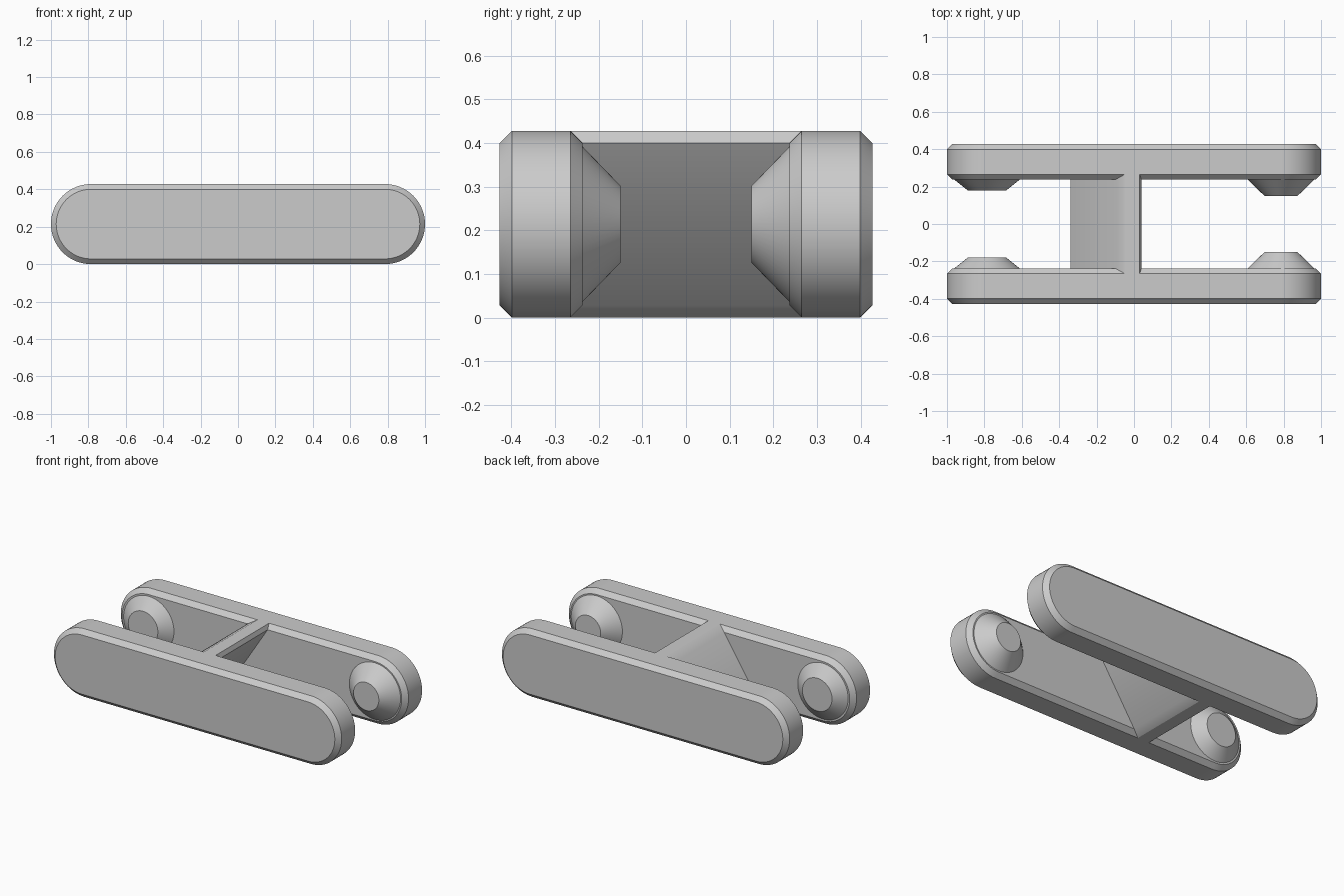
import bpy, bmesh, math
from math import radians, pi, cos, sin

cube = bpy.data.objects.get("Cube")
if cube:
    bpy.data.objects.remove(cube)

R = 0.214            # end radius of each side plate
CX = 1 - R           # x of the rounded end centres
Y_OUT, Y_IN = 0.427, 0.237
CHAMFER = 0.028
SEG = 32

grey = bpy.data.materials.new("plain grey")
grey.use_nodes = True
COLOUR = (0.6, 0.6, 0.6, 1)
grey.diffuse_color = COLOUR
grey.node_tree.nodes["Principled BSDF"].inputs["Base Color"].default_value = COLOUR


def loft(name, rings):
    """Skin a closed solid through rings of equal point count."""
    bm = bmesh.new()
    loops = [[bm.verts.new(p) for p in ring] for ring in rings]
    n = len(loops[0])
    for a, b in zip(loops, loops[1:]):
        for i in range(n):
            j = (i + 1) % n
            bm.faces.new((a[i], a[j], b[j], b[i]))
    bm.faces.new(loops[0])
    bm.faces.new(loops[-1])
    bmesh.ops.recalc_face_normals(bm, faces=bm.faces)
    mesh = bpy.data.meshes.new(name)
    bm.to_mesh(mesh)
    bm.free()
    obj = bpy.data.objects.new(name, mesh)
    bpy.context.collection.objects.link(obj)
    mesh.materials.append(grey)
    bpy.ops.object.select_all(action='DESELECT')
    obj.select_set(True)
    bpy.context.view_layer.objects.active = obj
    bpy.ops.object.shade_smooth_by_angle(angle=radians(28))
    return obj


def stadium(r, y):
    """Long rounded outline in the xz plane."""
    pts = []
    for side, start in ((1, -pi / 2), (-1, pi / 2)):
        for i in range(SEG + 1):
            a = start + pi * i / SEG
            pts.append((side * CX + r * cos(a), y, R + r * sin(a)))
    return pts


def circle(x, r, y):
    return [(x + r * cos(2 * pi * i / 64), y, R + r * sin(2 * pi * i / 64))
            for i in range(64)]


for side, label in ((-1, "front"), (1, "back")):
    # Chamfered side plate
    loft(label + "_plate", [
        stadium(R - CHAMFER, side * Y_OUT),
        stadium(R, side * (Y_OUT - CHAMFER)),
        stadium(R, side * (Y_IN + CHAMFER)),
        stadium(R - CHAMFER, side * Y_IN)])
    # Tapered pivot bosses, taller on the left end
    for x, base, tip, y_tip, end in ((CX, 0.178, 0.088, 0.15, "left"),
                                     (-CX, 0.175, 0.103, 0.18, "right")):
        loft(f"{label}_{end}_boss", [
            circle(x, base, side * (Y_IN + 0.01)),
            circle(x, base, side * Y_IN),
            circle(x, tip, side * y_tip)])

# Slanted cross web with chamfered edges, the same when turned half round
half = [(-0.1, 2 * R - CHAMFER), (-0.05, 2 * R),
        (0.03, 2 * R), (0.04, 2 * R - CHAMFER)]
profile = half + [(-0.3 - x, 2 * R - z) for x, z in half]
Y_WEB = Y_IN + CHAMFER
loft("cross_web", [[(x, y, z) for x, z in profile] for y in (-Y_WEB, Y_WEB)])
